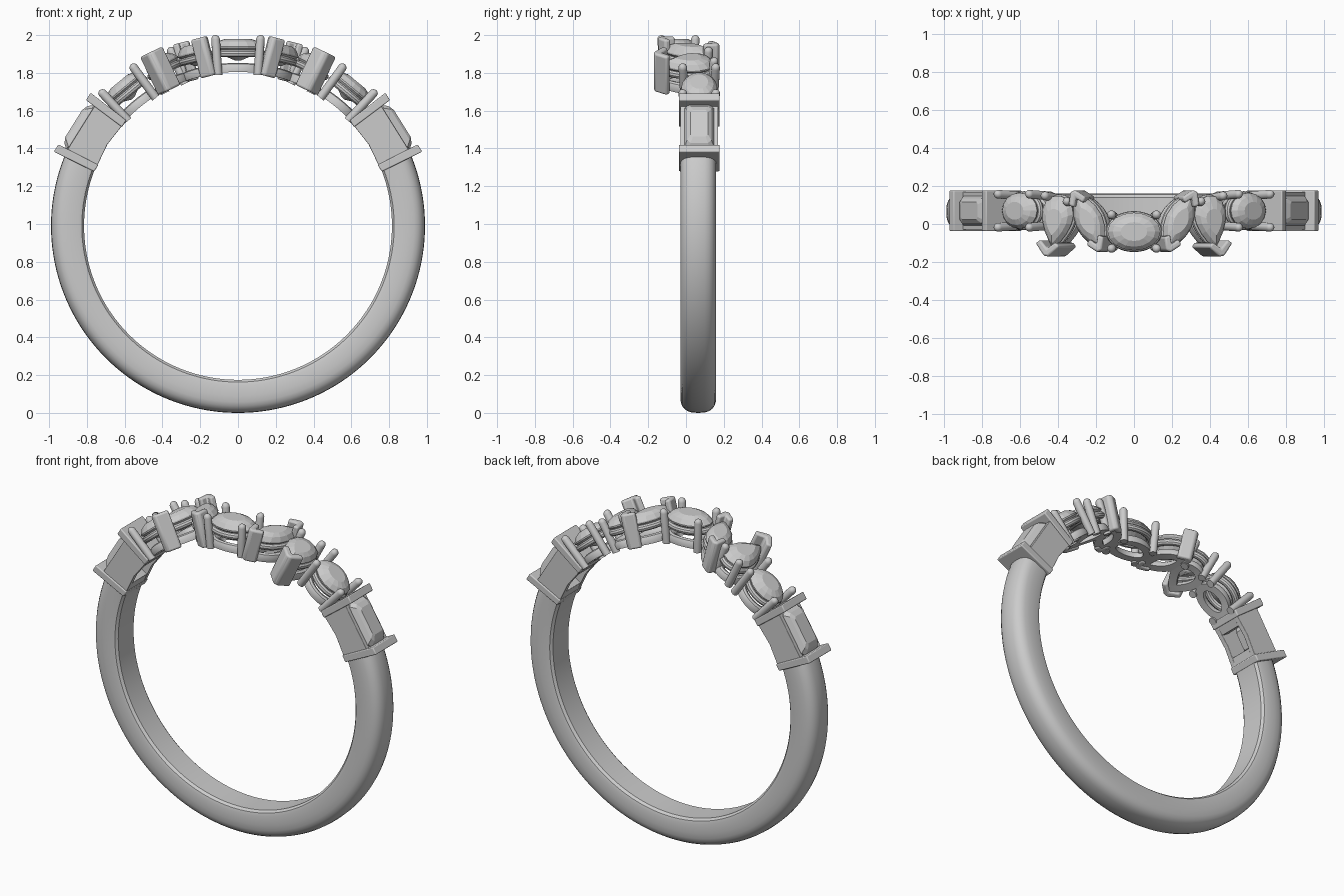
import bpy, bmesh
from math import sin, cos, pi, radians, copysign
from mathutils import Matrix, Vector

if "Cube" in bpy.data.objects:
    bpy.data.objects.remove(bpy.data.objects["Cube"])

C = 0.99          # height of the ring centre
INNER = 0.815     # finger radius


def frame(theta, y):
    # local z points radially outwards, local x along the band
    return Matrix.Translation((0, y, C)) @ Matrix.Rotation(radians(theta), 4, 'Y')


def finish(name, bm, mat, mirror, smooth=True, bevel=0):
    bm.transform(mat)
    bmesh.ops.recalc_face_normals(bm, faces=bm.faces)
    me = bpy.data.meshes.new(name)
    bm.to_mesh(me)
    bm.free()
    ob = bpy.data.objects.new(name, me)
    bpy.context.collection.objects.link(ob)
    if smooth:
        bpy.ops.object.select_all(action='DESELECT')
        ob.select_set(True)
        bpy.context.view_layer.objects.active = ob
        bpy.ops.object.shade_smooth_by_angle(angle=radians(35))
    if bevel:
        b = ob.modifiers.new("bevel", 'BEVEL')
        b.width, b.segments = bevel, 3
    if mirror:
        m = ob.modifiers.new("mirror", 'MIRROR')
        m.use_mirror_merge = False
    return ob


def loft(bm, rows, closed_rows=False, caps=False):
    vs = [[bm.verts.new(p) for p in row] for row in rows]
    n = len(vs[0])
    for i in range(len(vs) if closed_rows else len(vs) - 1):
        a, b = vs[i], vs[(i + 1) % len(vs)]
        for j in range(n):
            k = (j + 1) % n
            bm.faces.new((a[j], a[k], b[k], b[j]))
    if caps:
        bm.faces.new(vs[0])
        bm.faces.new(vs[-1])


# ---- stone outlines (long axis of pear and marquise is local y) ----
def oval(a, l, w):
    return l * cos(a), w * sin(a)


def marquise(a, l, w):
    return w * copysign(abs(cos(a)) ** 1.7, cos(a)), l * sin(a)


def pear(a, l, w):
    return 1.27 * w * cos(a) * max(0, (1 + sin(a)) / 2) ** 0.45, l * sin(a)


def outline(shape, l, w, n, phi=0):
    pts = [Vector(shape(2 * pi * i / n + pi / 2, l, w)) for i in range(n)]
    r = Matrix.Rotation(radians(phi), 2)
    return [r @ p for p in pts]


def gem(name, pts, layers, mat, mirror):
    # layers: (scale, height) from table to culet, flat facets
    bm = bmesh.new()
    loft(bm, [[(p.x * s, p.y * s, z) for p in pts] for s, z in layers], caps=True)
    finish(name, bm, mat, mirror, smooth=False)


def rail(name, pts, profile, mat, mirror, follow=False):
    # sweep a profile of (outward offset, height) round the stone outline
    bm, rows, n = bmesh.new(), [], len(pts)
    for i, p in enumerate(pts):
        t = (pts[(i + 1) % n] - pts[i - 1]).normalized()
        nrm = Vector((t.y, -t.x))
        row = []
        for o, z in profile:
            q = p + nrm * o
            row.append((q.x, q.y, z - (q.x ** 2 / (2 * INNER) if follow else 0)))
        rows.append(row)
    loft(bm, rows, closed_rows=True)
    finish(name, bm, mat, mirror)


def prongs(name, tops, mat, mirror, r=0.023, z0=0.8, z1=1.01):
    # round claws with domed tops, splayed slightly outwards
    bm = bmesh.new()
    for x, y in tops:
        rows = []
        for k, z in [(1, z0), (1, z1 - r)] + [(cos(a), z1 - r + r * sin(a)) for a in (0.4, 0.8, 1.15, 1.45)]:
            f = 0.88 + 0.12 * (z - z0) / (z1 - z0)
            rows.append([(x * f + r * k * cos(2 * pi * i / 14), y * f + r * k * sin(2 * pi * i / 14), z)
                         for i in range(14)])
        loft(bm, rows, caps=True)
    finish(name, bm, mat, mirror)


def v_prong(name, tip, ang, half, mat, mirror, z0=0.805, z1=1.02):
    # chevron claw hugging a pointed stone end; ang is the outward direction
    shape = [(0.03, 0.014), (-0.03, half), (-0.052, half - 0.026), (-0.012, 0),
             (-0.052, 0.026 - half), (-0.03, -half), (0.03, -0.014)]
    r = Matrix.Rotation(radians(ang), 2)
    p = [r @ Vector(s) + tip for s in shape]
    bm = bmesh.new()
    loft(bm, [[(q.x, q.y, z) for q in p] for z in (z0, z1)], caps=True)
    finish(name, bm, mat, mirror, bevel=0.011)


def block(name, corners, y0, y1, mat, bevel=0.006):
    # prism from an x-z outline between two y values
    bm = bmesh.new()
    loft(bm, [[(x, y, z) for x, z in corners] for y in (y0, y1)], caps=True)
    finish(name, bm, mat, True, bevel=bevel)


# ---- band: flat inside, domed outside, open at the top ----
prof = [(-0.075, INNER), (0.075, INNER), (0.09, INNER + 0.012), (0.095, INNER + 0.03)]
for i in range(13):
    a = pi * i / 12
    prof.append((0.095 * copysign(abs(cos(a)) ** 0.75, cos(a)), 0.9 + 0.09 * sin(a) ** 0.75 if 0 < i < 12 else 0.9))
prof += [(-0.095, INNER + 0.03), (-0.09, INNER + 0.012)]
bm = bmesh.new()
rows = []
for i in range(97):
    t = radians(66 + 228 * i / 96)
    rows.append([(r * sin(t), y, r * cos(t)) for y, r in prof])
loft(bm, rows, caps=True)
finish("band", bm, Matrix.Translation((0, 0.065, C)), False)

# ---- claw-set heads ----
LAYERS = [(0.5, 0.99), (0.8, 0.975), (1.0, 0.95), (1.0, 0.942), (0.6, 0.905), (0.1, 0.875)]
UPPER = [(-0.012 + 0.02 * cos(2 * pi * i / 10), 0.912 + 0.02 * sin(2 * pi * i / 10)) for i in range(10)]
LOWER = [(-0.048, INNER), (0, INNER), (0.002, 0.84), (-0.008, 0.858), (-0.022, 0.863), (-0.038, 0.855), (-0.048, 0.84)]


def head(name, shape, l, w, theta, y, phi, mirror):
    m = frame(theta, y)
    gem(name + "_stone", outline(shape, l, w, 16, phi), LAYERS, m, mirror)
    pts = outline(shape, l, w, 48, phi)
    rail(name + "_upper_rail", pts, UPPER, m, mirror)
    rail(name + "_lower_rail", pts, LOWER, m, mirror, follow=True)
    return m


m = head("center_oval", oval, 0.14, 0.1, 0, -0.04, 0, False)
prongs("center_oval_prongs", [(sx * 0.12, sy * 0.09) for sx in (-1, 1) for sy in (-1, 1)], m, False)

m = head("marquise", marquise, 0.155, 0.075, 14.5, 0.015, -25, True)
for s, ang in ((1, 65), (-1, 245)):
    tip = Vector((0.145 * sin(radians(25)), 0.145 * cos(radians(25)))) * s
    v_prong("marquise_end_prong", tip, ang, 0.052, m, True, z1=1.015)

m = head("pear", pear, 0.14, 0.092, 25.5, 0.01, 8, True)
v_prong("pear_point_prong", Vector((0.022, -0.15)), -82, 0.07, m, True, z1=1.03)
prongs("pear_prongs", [(-0.08, 0.11), (0.05, 0.14)], m, True)

m = head("side_oval", oval, 0.12, 0.095, 39.5, 0.07, 0, True)
prongs("side_oval_prongs", [(sx * 0.108, sy * 0.088) for sx in (-1, 1) for sy in (-1, 1)], m, True, z1=1.02)

# ---- channel-set step-cut stones at the shoulders ----
m = frame(58, 0.07)
for s in (-1, 1):
    block("channel_end_bar", [(s * 0.118, 0.798), (s * 0.16, 0.798), (s * 0.184, 1.035), (s * 0.138, 1.035)],
          -0.108, 0.108, m)
    block("channel_wall", [(-0.135, 0.80), (0, INNER), (0.135, 0.80), (0.15, 0.98), (-0.15, 0.98)],
          s * 0.07, s * 0.1, m, bevel=0.003)
    block("channel_inner_ledge", [(s * 0.07, 0.81), (s * 0.13, 0.80), (s * 0.14, 0.86), (s * 0.07, 0.86)],
          -0.08, 0.08, m, bevel=0.003)
X, Y, K = 0.14, 0.078, 0.022
step = [Vector(p) for p in ((X, K - Y), (X, Y - K), (X - K, Y), (K - X, Y), (-X, Y - K), (-X, K - Y), (K - X, -Y), (X - K, -Y))]
gem("step_cut_stone", step, [(0.6, 1.025), (0.82, 1.012), (1, 0.985), (1, 0.975), (0.75, 0.925), (0.4, 0.88)], m, True)
